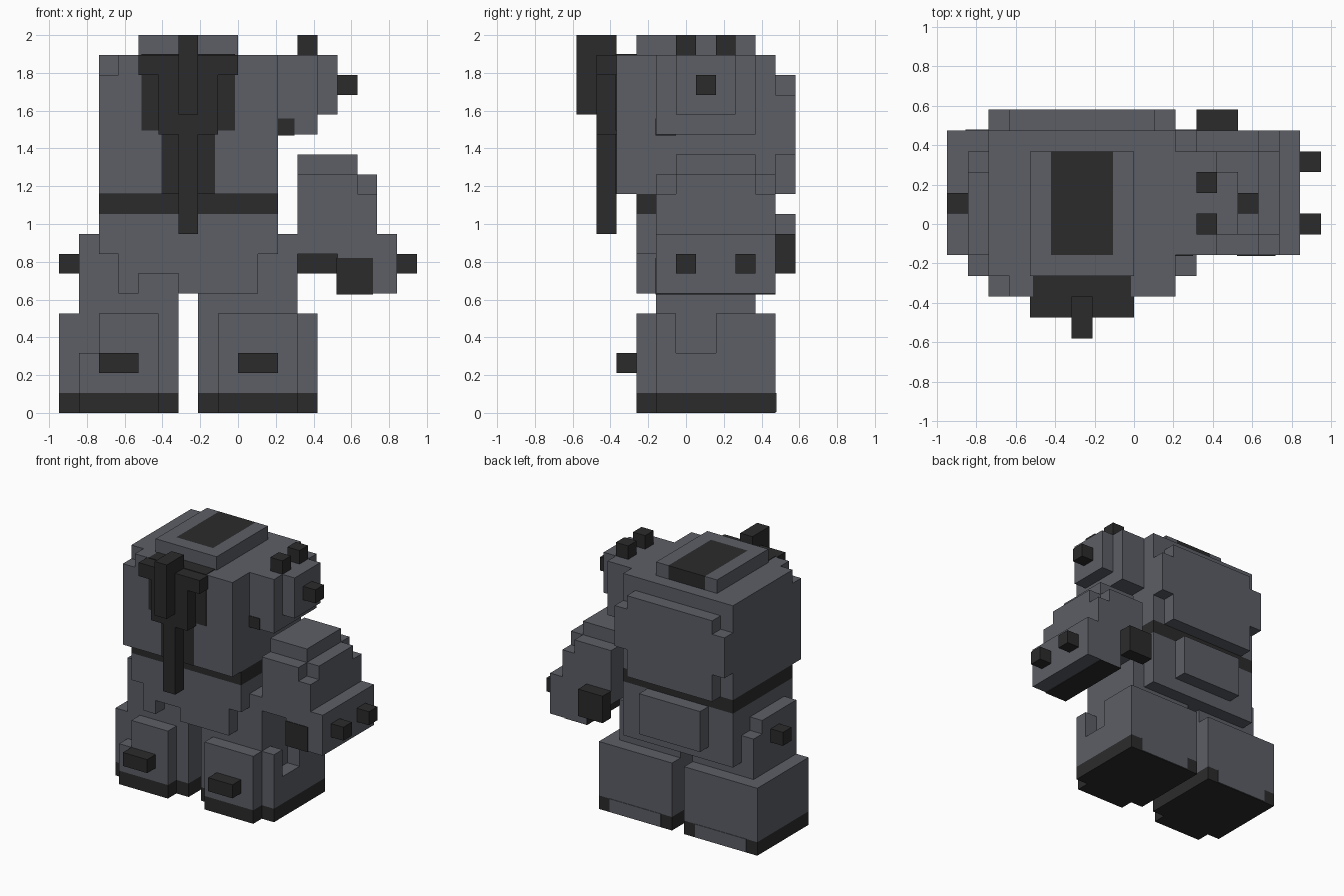
import bpy, bmesh

if "Cube" in bpy.data.objects:
    bpy.data.objects.remove(bpy.data.objects["Cube"])

U = 2 / 19                       # one block
OFF = (-9 * U, -5.5 * U, 0)


def material(name, rgb):
    m = bpy.data.materials.new(name)
    m.diffuse_color = (*rgb, 1)
    m.use_nodes = True
    m.node_tree.nodes["Principled BSDF"].inputs["Base Color"].default_value = m.diffuse_color
    return m


GRAY = material("slate_gray", (0.107, 0.113, 0.132))
DARK = material("charcoal", (0.024, 0.024, 0.025))


def part(name, mat, *boxes):
    """One object made of boxes given as (x0, x1, y0, y1, z0, z1) in blocks."""
    bm = bmesh.new()
    for b in boxes:
        v = [bm.verts.new([b[2 * a + ((i >> a) & 1)] * U + OFF[a] for a in range(3)])
             for i in range(8)]
        for f in ((0, 2, 3, 1), (4, 5, 7, 6), (0, 1, 5, 4),
                  (2, 6, 7, 3), (0, 4, 6, 2), (1, 3, 7, 5)):
            bm.faces.new([v[i] for i in f])
    me = bpy.data.meshes.new(name)
    bm.to_mesh(me)
    bm.free()
    me.materials.append(mat)
    ob = bpy.data.objects.new(name, me)
    bpy.context.collection.objects.link(ob)
    return ob


P = 0.04                         # thickness of painted plates, in blocks

# Boots with dark soles, toe caps and toe buttons
for side, x in (("left", 0), ("right", 7)):
    part(side + "_sole", DARK, (x, x + 6, 4, 10, 0, 1), (x + 1, x + 5, 3, 4, 0, 1))
    part(side + "_heel_plate", GRAY, (x + 0.9, x + 5.1, 10, 10 + P, P, 1))
    part(side + "_toe_button", DARK, (x + 2, x + 4, 2, 3, 2, 3))
    part(side + "_leg", GRAY, (x + (1 if x == 0 else 0), x + (6 if x == 0 else 5), 4, 9, 5, 6))
part("left_boot", GRAY, (0, 6, 4, 10, 1, 5), (1, 5, 3, 4, 1, 3), (2, 5, 3, 4, 3, 5))
part("right_boot", GRAY, (7, 12, 4, 10, 1, 5), (8, 12, 3, 4, 1, 5),
     (12, 13, 4, 10, 1, 3), (12, 13, 4, 5, 3, 5), (12, 13, 7, 10, 3, 5))

# Pelvis with hips, notched front plate, rear pouch and belt
part("pelvis", GRAY, (2, 11, 4, 10, 6, 10))
for side, x in (("left", 1), ("right", 11)):
    part(side + "_hip", GRAY, (x, x + 1, 4, 8, 6, 9), (x, x + 1, 8, 9, 6, 8))
part("front_plate", GRAY, (2, 11, 3, 4, 8, 10), (3, 10, 3, 4, 7, 8),
     (3, 4, 3, 4, 6, 7), (6, 10, 3, 4, 6, 7))
part("rear_pouch", GRAY, (4, 9, 10, 11, 7, 10))
part("belt", DARK, (2, 11, 3, 10, 10, 11))
part("hip_button", DARK, (0, 1, 6, 7, 7, 8))

# Torso with back plate and collar
part("torso", GRAY, (2, 11, 2, 10, 11, 17), (3, 11, 2, 10, 17, 18), (2, 3, 3, 10, 17, 18))
part("back_plate", GRAY, (3, 10, 10, 11, 11, 17), (2, 3, 10, 11, 13, 16),
     (10, 11, 10, 11, 13, 16))
part("collar", GRAY, (4, 5, 3, 9, 18, 19), (8, 9, 3, 9, 18, 19), (5, 8, 3, 4, 18, 19))
part("collar_hole", DARK, (5, 8, 4, 9, 18, 19))

# Chest vent, its painted surround and the hanging tube
part("chest_vent", DARK, (4, 9, 1, 2, 17, 18), (5, 8, 1, 2, 14, 17), (6, 7, 1, 2, 9, 14))
part("upper_tube", DARK, (6, 7, 0, 1, 15, 19), (6, 7, 1, 2, 18, 19))
part("chest_paint", DARK, (4.15, 8.85, 2 - P, 2, 14.2, 17), (5.15, 7.85, 2 - P, 2, 11, 14.2),
     (4.15, 8.85, 2 - P, 3, 18, 18 + P))

# Single shoulder stump with buttons
part("shoulder", GRAY, (11, 13, 4, 9, 14, 18), (13, 14, 5, 8, 15, 18))
part("shoulder_buttons", DARK, (12, 13, 5, 6, 18, 19), (12, 13, 7, 8, 18, 19),
     (14, 15, 6, 7, 16, 17))
part("shoulder_paint", DARK, (11, 11.85, 4 - P, 4, 14, 14.8),
     (11, 11.85, 4 - P, 5, 14 - P, 14))

# Detached forearm with stepped top, dark grip and buttons
part("forearm", GRAY, (12, 15, 5, 9, 12, 13), (12, 15, 4, 10, 8, 12),
     (15, 16, 5, 9, 11, 12), (15, 16, 4, 10, 8, 11), (16, 17, 4, 10, 8, 9),
     (14, 17, 4, 10, 6, 8))
part("palm_paint", DARK, (14 - P, 15.8, 4 - P, 4, 6 - P, 7.8),
     (14 - P, 15.8, 4, 10, 6 - P, 6), (14 - P, 14, 4, 10, 6, 7.8))
part("grip", DARK, (12, 14, 10, 11, 7, 9))
part("hand_buttons", DARK, (17, 18, 5, 6, 7, 8), (17, 18, 8, 9, 7, 8))
